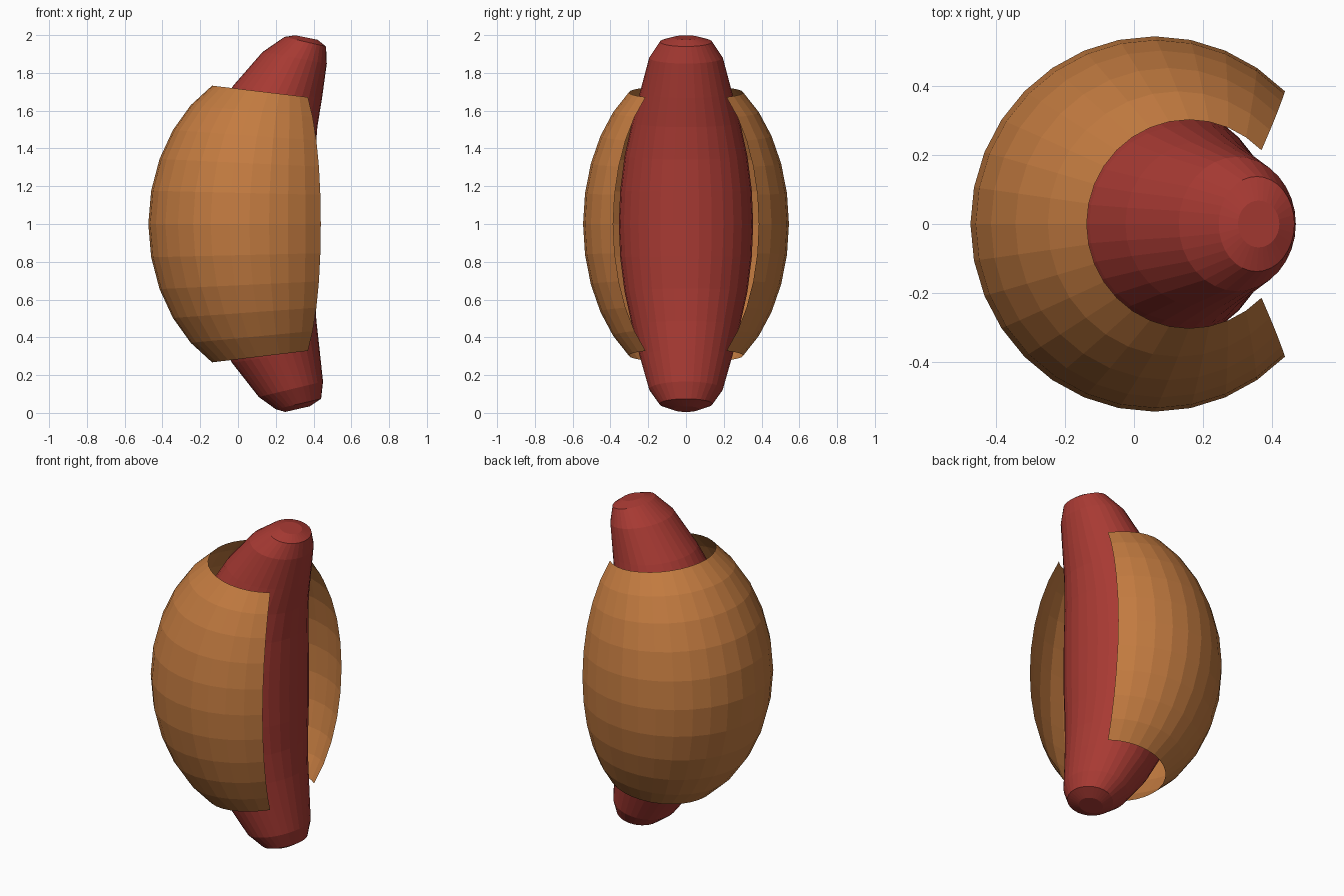
import bpy
import bmesh
from math import sin, cos, radians, tau

cube = bpy.data.objects.get("Cube")
if cube:
    bpy.data.objects.remove(cube)

SEGMENTS = 32


def material(name, color):
    mat = bpy.data.materials.new(name)
    mat.use_nodes = True
    mat.diffuse_color = color
    mat.node_tree.nodes["Principled BSDF"].inputs["Base Color"].default_value = color
    return mat


def loft(name, rings, mat, gap=0, capped=False):
    """Skin tilted elliptical rings (x, z, half x, half y, tilt), leaving a gap facing +x."""
    bm = bmesh.new()
    first, last = gap, SEGMENTS - gap
    count = last - first + (1 if gap else 0)
    rows = []
    for cx, cz, hx, hy, tilt in rings:
        row = []
        for i in range(count):
            a = tau * (first + i) / SEGMENTS
            dx = hx * cos(a)
            row.append(bm.verts.new((cx + dx, hy * sin(a), cz + tilt * dx)))
        rows.append(row)
    spans = count - 1 if gap else count
    for low, high in zip(rows, rows[1:]):
        for i in range(spans):
            j = (i + 1) % count
            bm.faces.new((low[i], low[j], high[j], high[i]))
    if capped:
        bm.faces.new(rows[0][::-1])
        bm.faces.new(rows[-1])
    mesh = bpy.data.meshes.new(name)
    bm.to_mesh(mesh)
    bm.free()
    mesh.materials.append(mat)
    obj = bpy.data.objects.new(name, mesh)
    bpy.context.collection.objects.link(obj)
    return obj


# Bun: thin bent ellipsoid shell, open at both ends and along one side
bun_rings = []
for k in range(-5, 6):
    lat = radians(11.25 * k)
    r = cos(lat)
    bun_rings.append((0.06 + 0.1 * (k / 5) ** 2 * (1.3 - 0.3 * abs(k / 5)),
                      1 + 0.838 * sin(lat), 0.535 * r, 0.545 * r, -0.12 * k / 5))
loft("bun", bun_rings, material("toasted orange", (0.55, 0.2, 0.052, 1)), gap=4)

# Sausage: bent bulging body with blunt tapered ends
sausage_rings = [
    (0.315, 0.02, 0.065, 0.07, 0.23),
    (0.32, 0.047, 0.12, 0.14, 0.23),
    (0.28, 0.125, 0.17, 0.195, 0.24),
    (0.2, 0.3, 0.232, 0.245, 0.15),
    (0.145, 0.46, 0.27, 0.285, 0.1),
    (0.095, 0.64, 0.31, 0.325, 0.06),
    (0.068, 0.82, 0.338, 0.348, 0.03),
    (0.06, 1.0, 0.345, 0.356, 0),
    (0.068, 1.18, 0.338, 0.348, -0.03),
    (0.095, 1.36, 0.312, 0.325, -0.06),
    (0.145, 1.54, 0.275, 0.285, -0.1),
    (0.21, 1.7, 0.235, 0.243, -0.14),
    (0.3, 1.88, 0.17, 0.195, -0.18),
    (0.356, 1.965, 0.11, 0.138, -0.23),
    (0.362, 1.987, 0.06, 0.068, -0.2),
]
loft("sausage", sausage_rings, material("sausage red", (0.39, 0.042, 0.033, 1)), capped=True)
